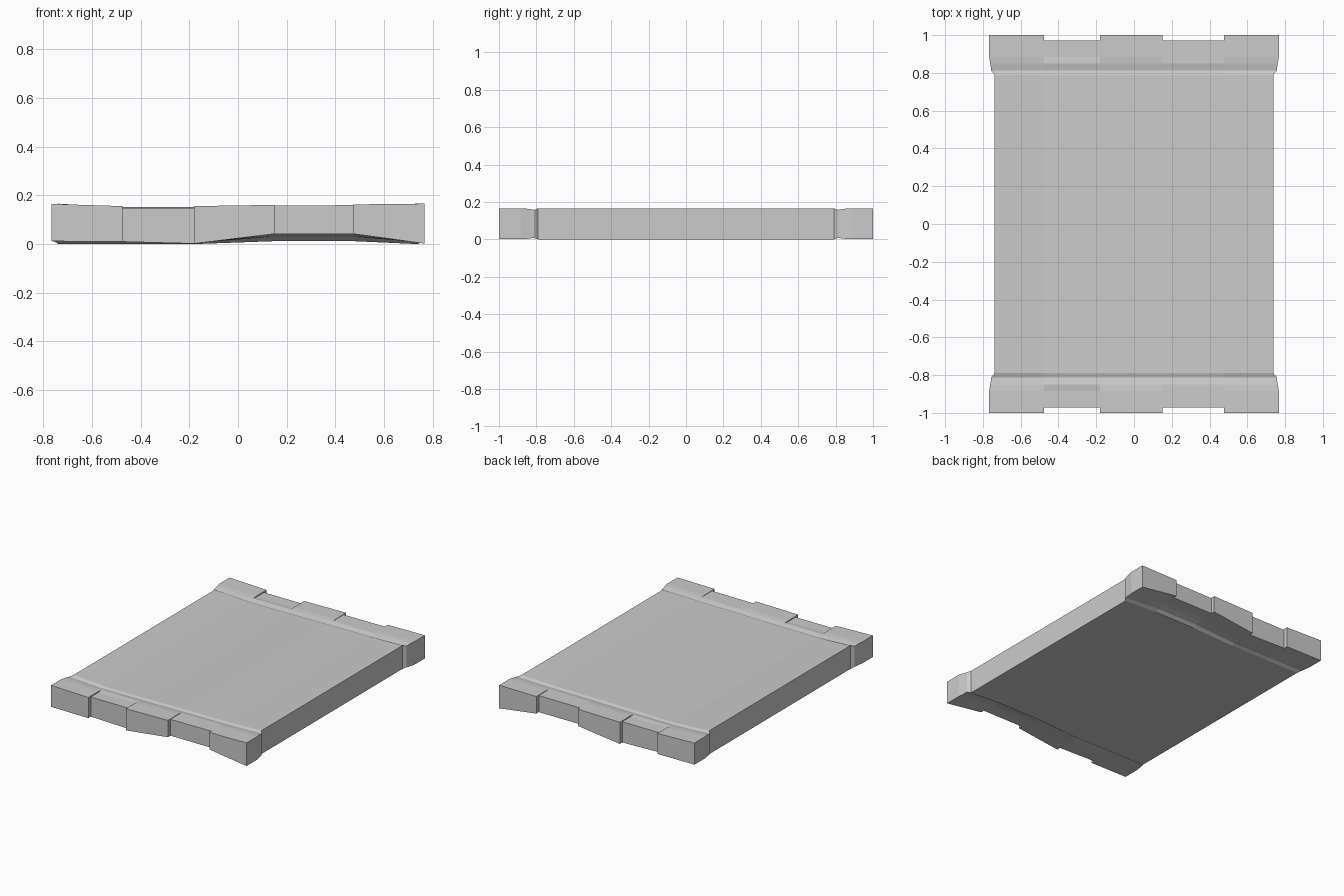
import bpy, bmesh

if "Cube" in bpy.data.objects:
    bpy.data.objects.remove(bpy.data.objects["Cube"])

# Column stations across the width (fraction of half width) with top and bottom heights
COL = [-1.0, -0.62, -0.235, 0.195, 0.62, 1.0]
BODY_TOP = [0.166, 0.150, 0.152, 0.156, 0.158, 0.166]
BODY_BOT = [0.0, 0.0, 0.0, 0.012, 0.012, 0.0]
END_TOP = [0.165, 0.156, 0.156, 0.161, 0.163, 0.166]
END_BOT = [0.012, 0.010, 0.002, 0.042, 0.042, 0.002]

# Half of the length: (y, half width, blend body -> flared end, pinch of the groove)
HALF = [(0.79, 0.738, 0.0, 0.0), (0.812, 0.756, 0.3, 0.008),
        (0.83, 0.758, 0.5, 0.005), (0.85, 0.761, 0.8, 0.002),
        (0.885, 0.767, 1.0, 0.0), (0.972, 0.767, 1.0, 0.0),
        (1.0, 0.767, 1.0, 0.0)]
ROWS = [(-y, w, b, p) for y, w, b, p in reversed(HALF)] + HALF
LAST = len(ROWS) - 1
NOTCH = {1: 0.007, 3: 0.003}   # notched columns and the drop of their top

bm = bmesh.new()
cache = {}


def vert(x, y, z):
    key = (round(x, 5), round(y, 5), round(z, 5))
    if key not in cache:
        cache[key] = bm.verts.new(key)
    return cache[key]


def face(points):
    vs = list(dict.fromkeys(vert(*p) for p in points))
    if len(vs) > 2 and not bm.faces.get(vs):
        bm.faces.new(vs)


def point(row, station, top, cell=None):
    y, w, b, p = ROWS[row]
    body, end = (BODY_TOP, END_TOP) if top else (BODY_BOT, END_BOT)
    z = body[station] * (1 - b) + end[station] * b + (-p if top else p)
    if top and cell in NOTCH and abs(y) > 0.88:
        z -= NOTCH[cell]
    # the body stays straight; only the outer edges flare
    x = COL[station] * (w if abs(COL[station]) == 1 else 0.767)
    return x, y, z


def solid(r, c):
    return 0 <= c < 5 and 0 <= r < LAST and not (c in NOTCH and r in (0, LAST - 1))


for r in range(LAST):
    for c in range(5):
        if not solid(r, c):
            continue
        # top and underside panels
        for top in (True, False):
            face([point(r, c, top, c), point(r, c + 1, top, c),
                  point(r + 1, c + 1, top, c), point(r + 1, c, top, c)])
        # end walls
        for nr, k in ((r - 1, r), (r + 1, r + 1)):
            if not solid(nr, c):
                face([point(k, c, False), point(k, c + 1, False),
                      point(k, c + 1, True, c), point(k, c, True, c)])
        # side walls, and small steps beside the notched columns
        for nc, s in ((c - 1, c), (c + 1, c + 1)):
            if not solid(r, nc):
                face([point(r, s, False), point(r + 1, s, False),
                      point(r + 1, s, True, c), point(r, s, True, c)])
            elif nc > c:
                face([point(r, s, True, c), point(r + 1, s, True, c),
                      point(r + 1, s, True, nc), point(r, s, True, nc)])

bmesh.ops.recalc_face_normals(bm, faces=bm.faces)
mesh = bpy.data.meshes.new("flared_slab")
bm.to_mesh(mesh)
bm.free()
slab = bpy.data.objects.new("flared_slab", mesh)
bpy.context.collection.objects.link(slab)
